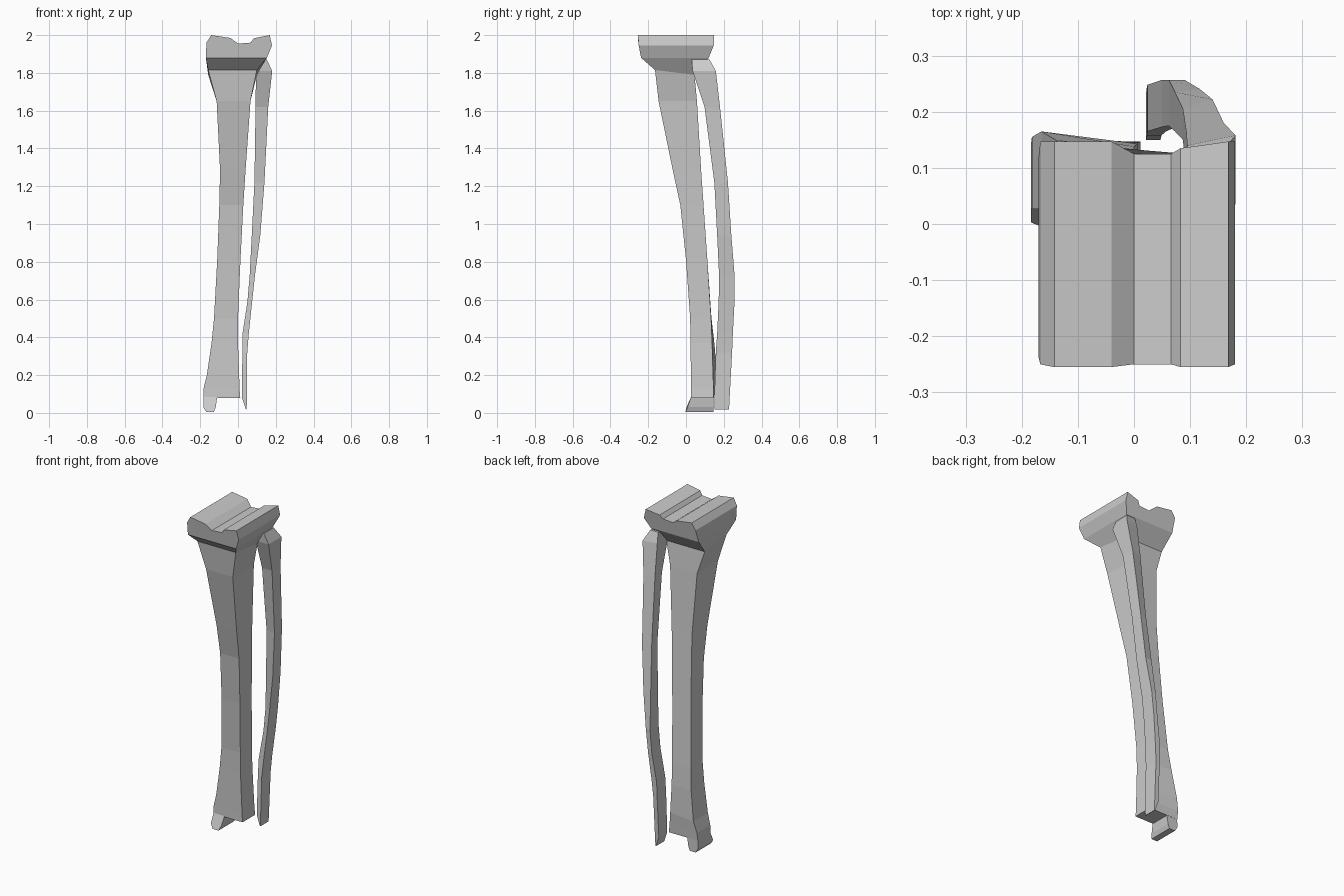
import bpy, bmesh


def loft(name, rings, cap_start=True, cap_end=True):
    """Skin a list of equal-length point rings with flat faces."""
    bm = bmesh.new()
    vs = [[bm.verts.new(p) for p in r] for r in rings]
    n = len(rings[0])
    for a, b in zip(vs, vs[1:]):
        for i in range(n):
            j = (i + 1) % n
            bm.faces.new((a[i], a[j], b[j], b[i]))
    if cap_start:
        bm.faces.new(vs[0][::-1])
    if cap_end:
        bm.faces.new(vs[-1])
    bmesh.ops.recalc_face_normals(bm, faces=bm.faces)
    me = bpy.data.meshes.new(name)
    bm.to_mesh(me)
    bm.free()
    ob = bpy.data.objects.new(name, me)
    bpy.context.collection.objects.link(ob)
    return ob


def quad(z, xl, xr, yf, ybl, ybr, dz=0.0):
    """Four-sided section; dz shifts the back edge vertically."""
    return [(xl, yf, z), (xr, yf, z), (xr, ybr, z + dz), (xl, ybl, z + dz)]


# Grooved joint plateau: x, z, front y, back y
plateau = [
    (-.17, 1.88, -.238, .12), (-.167, 1.96, -.25, .147), (-.142, 2.0, -.255, .147),
    (-.04, 1.985, -.255, .147), (0, 1.955, -.25, .125), (.066, 1.96, -.25, .125),
    (.083, 1.983, -.255, .135), (.168, 2.0, -.255, .147), (.18, 1.945, -.25, .147),
    (.153, 1.88, -.238, .12)]
loft("joint_plateau", [[(x, f, z) for x, z, f, b in plateau],
                       [(x, b, z) for x, z, f, b in plateau]])

# Large shin bone, starting with the undercut collar
loft("large_shaft", [quad(*s) for s in [
    (1.88, -.17, .153, -.238, .12, .12),
    (1.815, -.158, .10, -.164, .045, .045, -.025),
    (1.65, -.113, .066, -.145, .055, .058),
    (1.285, -.095, .04, -.07, .078, .08),
    (1.10, -.099, .028, -.03, .09, .093),
    (.81, -.11, .013, .0, .11, .113),
    (.50, -.127, .0, .022, .135, .133),
    (.37, -.14, .0, .024, .15, .138),
    (.20, -.165, .006, .026, .165, .143),
    (.13, -.182, .008, .027, .155, .146),
    (.08, -.183, .012, .027, .147, .147)]], cap_start=False)

# Ankle knob below the shaft: x, z, front y
knob = [(-.183, .085, .027), (-.184, .03, .003), (-.167, .004, -.004),
        (-.128, .004, -.004), (-.118, .03, .008), (-.11, .085, .027)]
loft("ankle_knob", [[(x, f, z) for x, z, f in knob],
                    [(x, .146, z) for x, z, f in knob]])

# Thin outer bone with a sloped head and a wedge-cut tip
thin = [quad(*s) for s in [
    (1.87, .10, .153, .03, .125, .125),
    (1.81, .095, .181, .035, .14, .158),
    (1.62, .093, .160, .098, .165, .18),
    (1.22, .087, .140, .150, .205, .222),
    (.94, .073, .118, .165, .235, .240),
    (.73, .062, .090, .175, .257, .257),
    (.59, .050, .075, .173, .257, .257),
    (.42, .024, .057, .165, .248, .248),
    (.32, .023, .049, .158, .244, .244),
    (.08, .021, .047, .150, .231, .231)]]
thin.append([(.042, .150, .018), (.046, .150, .018), (.046, .228, .018), (.042, .228, .018)])
loft("thin_shaft", thin)
